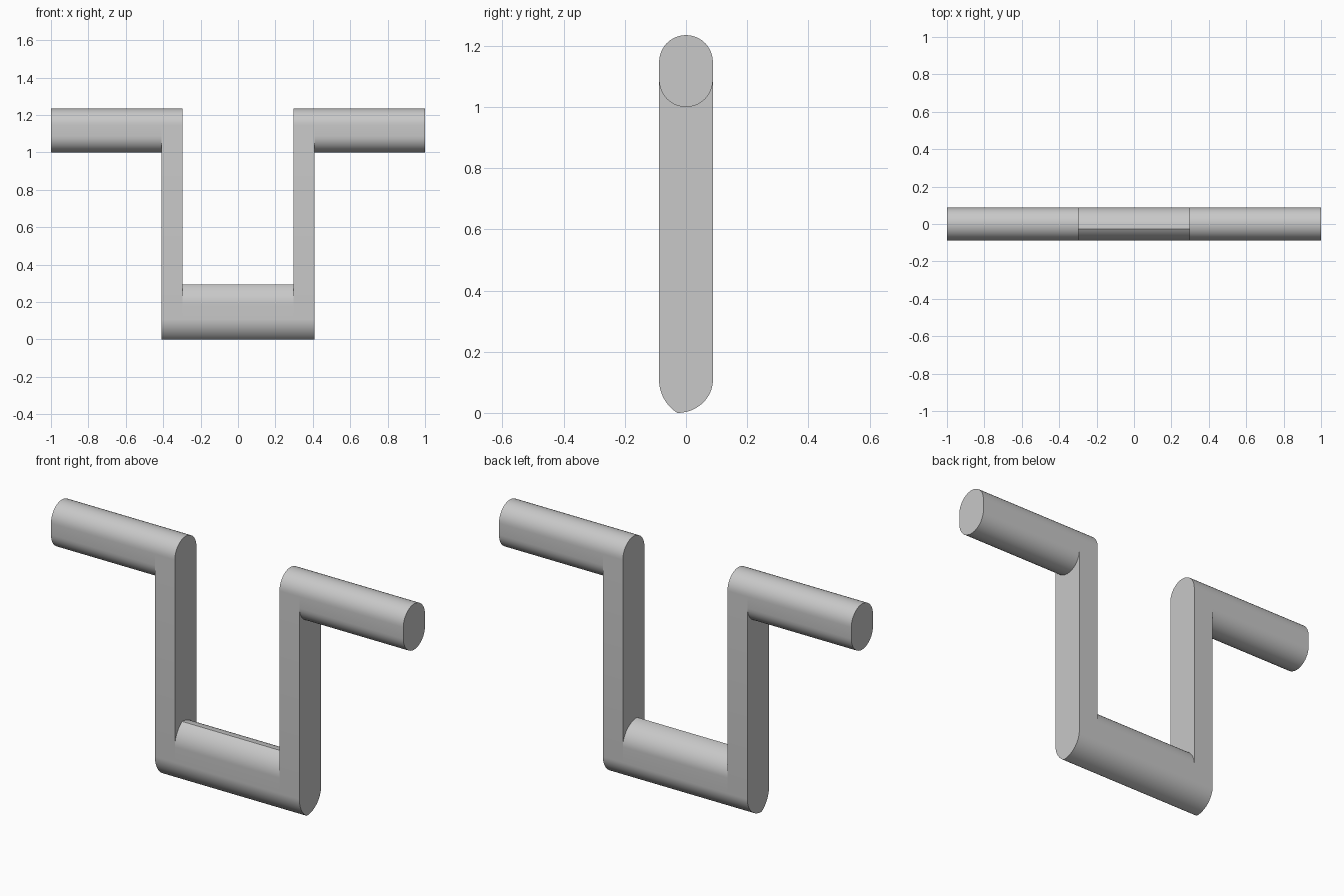
import bpy
import bmesh
from math import pi, sin, cos, acos, radians

default = bpy.data.objects.get("Cube")
if default:
    bpy.data.objects.remove(default, do_unlink=True)

steel = bpy.data.materials.new("grey_steel")
steel.use_nodes = True
GREY = (0.58, 0.58, 0.58, 1)
steel.diffuse_color = GREY
steel.node_tree.nodes["Principled BSDF"].inputs["Base Color"].default_value = GREY

HALF = 0.088                  # half thickness in y
SHAFT_LOW, SHAFT_TOP = 1.0, 1.235
PIN_TOP = 0.295
ARM_IN, ARM_OUT = 0.297, 0.41
STEPS = 20


def round_end(z, up):
    """Half circle from +y to -y whose outermost point is at height z."""
    return [(HALF * cos(pi * i / STEPS), z + up * HALF * (sin(pi * i / STEPS) - 1))
            for i in range(STEPS + 1)]


def ridged_end(z, up):
    """Two arcs from +y to -y that meet in an off-centre ridge at height z."""
    ridge, rise = -0.028, 0.108
    wide = HALF - ridge
    back = [(ridge + wide * cos(pi / 2 * i / STEPS),
             z + up * rise * (sin(pi / 2 * i / STEPS) - 1)) for i in range(STEPS + 1)]
    dy = HALF + ridge
    radius = (dy * dy + rise * rise) / (2 * dy)
    sweep = acos(1 - dy / radius)
    front = [(-HALF + radius * (1 - cos(sweep * (1 - i / STEPS))),
              z + up * (radius * sin(sweep * (1 - i / STEPS)) - rise))
             for i in range(1, STEPS + 1)]
    return back + front


def extrude(name, upper, lower, x0, x1, cap0, cap1):
    """Extrude a closed y-z outline along x, with caps where they show."""
    outline = upper + lower[::-1]
    bm = bmesh.new()
    a = [bm.verts.new((x0, y, z)) for y, z in outline]
    b = [bm.verts.new((x1, y, z)) for y, z in outline]
    n = len(outline)
    for i in range(n):
        j = (i + 1) % n
        bm.faces.new((a[i], a[j], b[j], b[i]))
    if cap0:
        bm.faces.new(a[::-1])
    if cap1:
        bm.faces.new(b)
    # Outlines run counter-clockwise seen from +x, so sides face outwards
    mesh = bpy.data.meshes.new(name)
    bm.to_mesh(mesh)
    bm.free()
    mesh.materials.append(steel)
    obj = bpy.data.objects.new(name, mesh)
    bpy.context.collection.objects.link(obj)
    bpy.ops.object.select_all(action='DESELECT')
    obj.select_set(True)
    bpy.context.view_layer.objects.active = obj
    bpy.ops.object.shade_smooth_by_angle(angle=radians(20))
    return obj


# Shaft halves and crank arms on both sides
for side, s in (("left", 1), ("right", -1)):
    shaft = sorted((s * ARM_OUT, s * 1.0))
    extrude(side + "_shaft", round_end(SHAFT_TOP, 1), round_end(SHAFT_LOW, -1),
            *shaft, s < 0, s > 0)
    arm = sorted((s * ARM_IN, s * ARM_OUT))
    extrude(side + "_crank_arm", round_end(SHAFT_TOP, 1), ridged_end(0, -1),
            *arm, True, True)

# Crank pin between the arms
extrude("crank_pin", ridged_end(PIN_TOP, 1), ridged_end(0, -1),
        -ARM_IN, ARM_IN, False, False)
